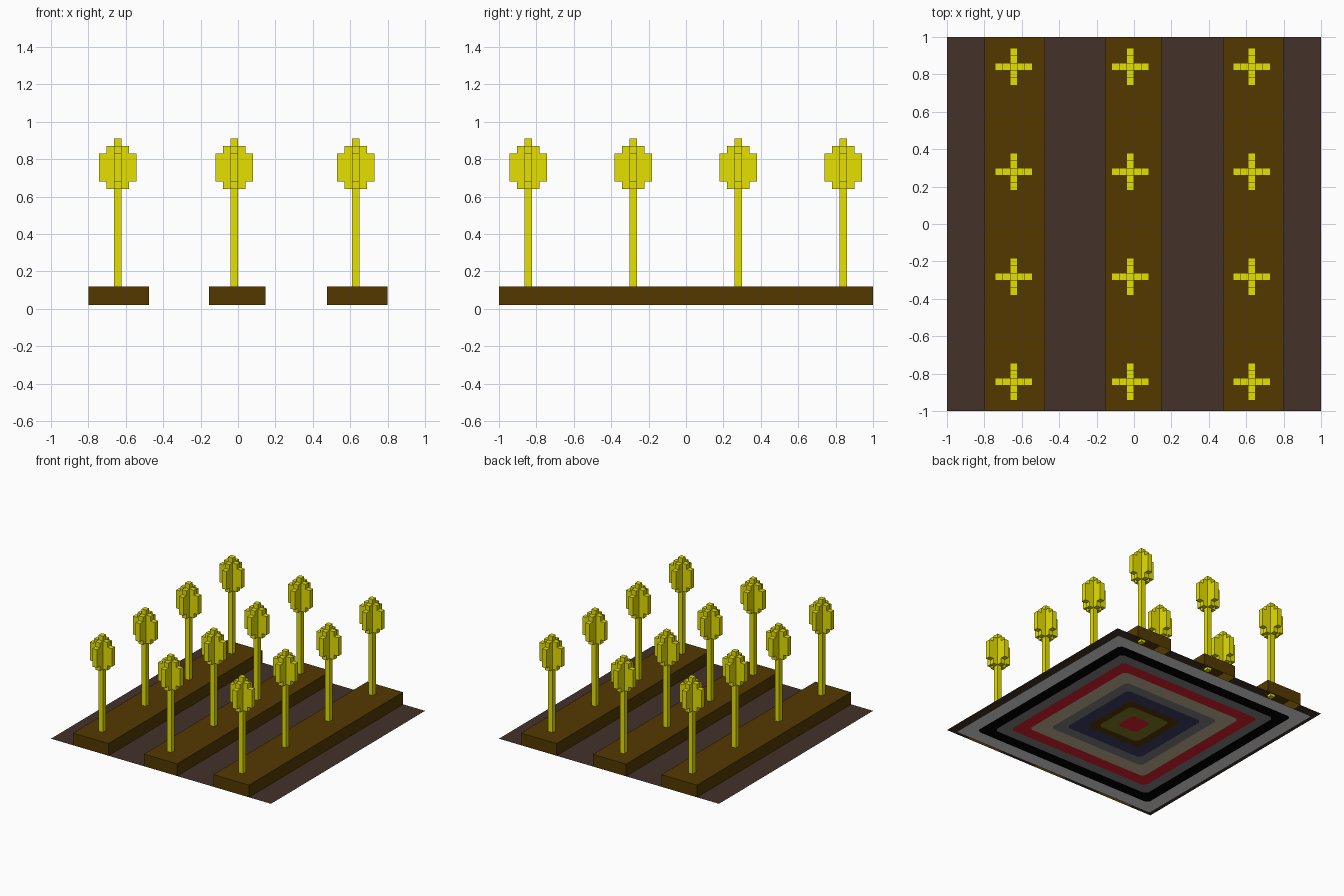
import bpy, bmesh

if "Cube" in bpy.data.objects:
    bpy.data.objects.remove(bpy.data.objects["Cube"])


def material(name, rgb):
    """Flat material from an sRGB 0-255 colour."""
    lin = [(c / 255 / 12.92) if c < 10 else ((c / 255 + 0.055) / 1.055) ** 2.4 for c in rgb]
    m = bpy.data.materials.new(name)
    m.diffuse_color = (*lin, 1)
    m.use_nodes = True
    m.node_tree.nodes["Principled BSDF"].inputs["Base Color"].default_value = m.diffuse_color
    return m


YELLOW = material("wheat yellow", (230, 225, 0))
SOIL = material("bed brown", (83, 57, 0))
EARTH = material("path brown", (67, 50, 42))
GREY = material("light grey", (222, 222, 222))
BLACK = material("black", (0, 0, 0))
DARK = material("dark grey", (128, 128, 130))
RED = material("red", (222, 32, 45))
TAN = material("tan", (198, 184, 150))
NAVY = material("navy", (62, 62, 100))
OLIVE = material("olive", (130, 124, 34))


def finish(name, bm, mats):
    me = bpy.data.meshes.new(name)
    bm.to_mesh(me)
    bm.free()
    for m in mats:
        me.materials.append(m)
    ob = bpy.data.objects.new(name, me)
    bpy.context.collection.objects.link(ob)
    return ob


def add_box(bm, x0, x1, y0, y1, z0, z1, open_bottom=False):
    v = [bm.verts.new((x, y, z)) for z in (z0, z1)
         for x, y in ((x0, y0), (x1, y0), (x1, y1), (x0, y1))]
    for i in range(4):
        j = (i + 1) % 4
        bm.faces.new((v[i], v[j], v[j + 4], v[i + 4]))
    bm.faces.new(v[4:])
    if not open_bottom:
        bm.faces.new(v[3::-1])


# Raised planting beds, open underneath
BEDS = [(-0.80, -0.477), (-0.155, 0.147), (0.476, 0.80)]
for x0, x1 in BEDS:
    bm = bmesh.new()
    add_box(bm, x0, x1, -1, 1, 0.02, 0.12, open_bottom=True)
    finish("planting_bed", bm, [SOIL])

# Flat earth paths filling the gaps between the beds
edges = [-1] + [x for bed in BEDS for x in bed] + [1]
for x0, x1 in zip(edges[::2], edges[1::2]):
    bm = bmesh.new()
    bm.faces.new([bm.verts.new((x, y, 0.02)) for x, y in ((x0, -1), (x1, -1), (x1, 1), (x0, 1))])
    finish("earth_path", bm, [EARTH])

# Rug underneath: concentric rings with slightly clipped corners
RINGS = [(0.95, GREY), (0.84, BLACK), (0.745, DARK), (0.66, RED), (0.56, TAN),
         (0.445, DARK), (0.36, NAVY), (0.25, SOIL), (0.19, OLIVE), (0.09, RED)]
rug_mats = list(dict.fromkeys(m for _, m in RINGS))
bm = bmesh.new()


def ring_verts(s, c):
    a = s - c
    return [bm.verts.new((x, y, 0)) for x, y in
            ((s, -a), (s, a), (a, s), (-a, s), (-s, a), (-s, -a), (-a, -s), (a, -s))]


loops = [ring_verts(s, 0.008 if i == 0 else 0.025) for i, (s, _) in enumerate(RINGS)]
for i, (_, mat) in enumerate(RINGS):
    outer = loops[i]
    if i + 1 < len(loops):
        inner = loops[i + 1]
        faces = [bm.faces.new((outer[k], inner[k], inner[(k + 1) % 8], outer[(k + 1) % 8]))
                 for k in range(8)]
    else:
        faces = [bm.faces.new(outer[::-1])]
    for f in faces:
        f.material_index = rug_mats.index(mat)
finish("underside_rug", bm, rug_mats)

# One plant: a tall stem and a stepped, cross-shaped head
W = 0.02
bm = bmesh.new()
add_box(bm, -W, W, -W, W, 0.10, 0.91)
for near, far, z0, z1 in ((0.02, 0.06, 0.64, 0.87), (0.06, 0.10, 0.68, 0.83)):
    for a, b in ((near, far), (-far, -near)):
        add_box(bm, a, b, -W, W, z0, z1)
        add_box(bm, -W, W, a, b, z0, z1)
plant = finish("plant", bm, [YELLOW])

# Four plants in each bed, sharing the same mesh
spots = [(x, y) for x in (-0.643, -0.021, 0.63) for y in (-0.843, -0.283, 0.279, 0.84)]
plant.location = (*spots[0], 0)
for x, y in spots[1:]:
    ob = bpy.data.objects.new("plant", plant.data)
    ob.location = (x, y, 0)
    bpy.context.collection.objects.link(ob)
